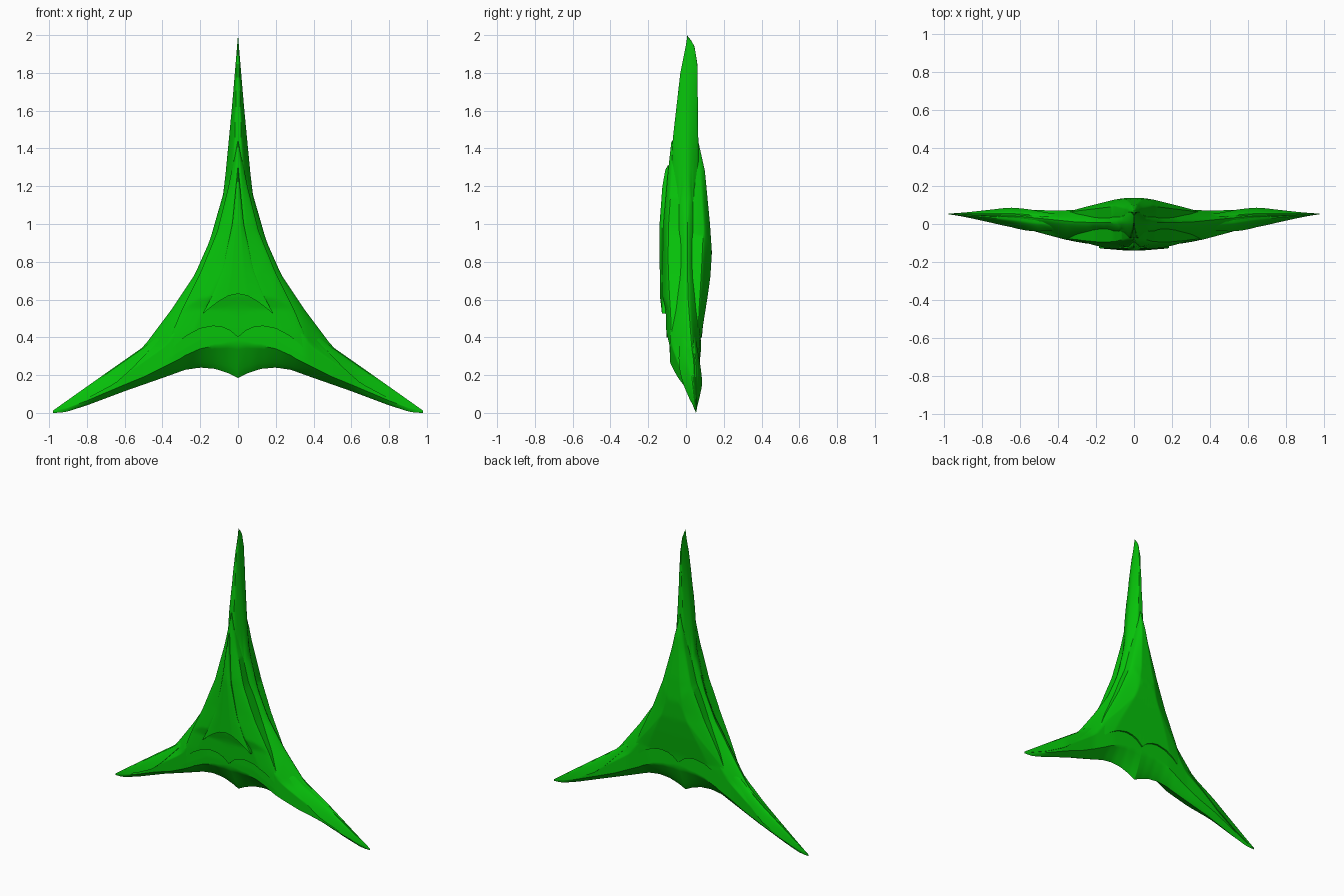
import bpy, bmesh

if "Cube" in bpy.data.objects:
    bpy.data.objects.remove(bpy.data.objects["Cube"])

mat = bpy.data.materials.new("green")
mat.diffuse_color = (0.002, 0.54, 0.003, 1)
mat.use_nodes = True
mat.node_tree.nodes["Principled BSDF"].inputs["Base Color"].default_value = mat.diffuse_color


def lerp(curve, x):
    """Piecewise linear lookup in a list of (position, value) pairs."""
    if x <= curve[0][0]:
        return curve[0][1]
    for (a, p), (b, q) in zip(curve, curve[1:]):
        if x <= b:
            return p + (q - p) * (x - a) / (b - a)
    return curve[-1][1]


MID = [(0, 0.005), (0.3, 0.01), (0.6, 0.04), (0.98, 0.053)]


def shell(name, top, bottom, front, back, floor=0.0, rim=None, cols=44, rows=64):
    """Half shell between two outline curves, with depth by z and by x, mirrored on x.
    rim gives the height of the sloping lower edge by x."""
    x0, x1 = top[0][0], top[-1][0]
    width = [(z, x) for x, z in reversed(top)]
    lip = 8 if rim else 0
    bm = bmesh.new()
    grids = []
    for (by_z, by_x), pick in ((front, max), (back, min)):
        grid = []
        for i in range(cols + 1):
            x = x0 + (x1 - x0) * (i / cols) ** 1.7
            t, b = lerp(top, x), lerp(bottom, x)
            h = min(lerp(rim, x), 0.5 * (t - b)) if rim else 0
            col = []
            for j in range(rows + 1):
                if j < lip:
                    z, low = b + h * j / lip, j / lip
                else:
                    z, low = b + h + (t - b - h) * (j - lip) / (rows - lip), 1
                w = lerp(width, z)
                # edge falloff at the outer side
                p = min(1, max(0, w - x) / max(min(0.6 * w, 0.11), 1e-4))
                p = (floor + (1 - floor) * p ** 0.65) * low ** 0.85
                m = lerp(MID, x)
                y = m + (pick(lerp(by_z, z), lerp(by_x, x)) - m) * p
                col.append(bm.verts.new((x, y, z)))
            grid.append(col)
        grids.append(grid)
    f, k = grids
    for i in range(cols):
        for j in range(rows):
            bm.faces.new((f[i][j], f[i+1][j], f[i+1][j+1], f[i][j+1]))
            bm.faces.new((k[i][j], k[i][j+1], k[i+1][j+1], k[i+1][j]))
        for j in (0, rows):
            bm.faces.new((f[i][j], k[i][j], k[i+1][j], f[i+1][j]))
    for j in range(rows):
        bm.faces.new((f[cols][j], k[cols][j], k[cols][j+1], f[cols][j+1]))
    bmesh.ops.remove_doubles(bm, verts=bm.verts, dist=0.0004)
    bmesh.ops.recalc_face_normals(bm, faces=bm.faces)
    me = bpy.data.meshes.new(name)
    bm.to_mesh(me)
    bm.free()
    ob = bpy.data.objects.new(name, me)
    bpy.context.collection.objects.link(ob)
    me.materials.append(mat)
    mir = ob.modifiers.new("Mirror", 'MIRROR')
    mir.merge_threshold = 0.0005
    bpy.ops.object.select_all(action='DESELECT')
    ob.select_set(True)
    bpy.context.view_layer.objects.active = ob
    bpy.ops.object.shade_smooth_by_angle(angle=0.6)
    return ob


# three-armed main body
shell("body",
      [(0, 2), (0.03, 1.64), (0.075, 1.17), (0.15, 0.91), (0.23, 0.73),
       (0.35, 0.55), (0.5, 0.35), (0.7, 0.21), (0.98, 0.012)],
      [(0, 0.185), (0.05, 0.21), (0.12, 0.233), (0.2, 0.24), (0.28, 0.228), (0.4, 0.185),
       (0.6, 0.115), (0.8, 0.04), (0.92, 0.002), (0.98, 0.0)],
      ([(0, 0.05), (0.2, -0.08), (0.4, -0.09), (1.0, -0.085), (1.45, -0.07), (1.8, -0.03), (2, 0.01)],
       [(0, -0.095), (0.35, -0.085), (0.5, -0.045), (0.65, 0.0), (0.98, 0.05)]),
      ([(0, 0.06), (0.15, 0.08), (0.4, 0.078), (1.85, 0.06), (1.94, 0.045), (2, 0.012)],
       [(0, 0.09), (0.4, 0.07), (0.65, 0.078), (0.98, 0.056)]),
      rim=[(0, 0.172), (0.1, 0.128), (0.2, 0.1), (0.3, 0.07), (0.5, 0.04), (0.98, 0.015)])

plate_top = [(0, 1.46), (0.05, 1.2), (0.11, 0.96), (0.2, 0.74), (0.3, 0.54), (0.35, 0.42), (0.375, 0.325)]
plate_bottom = [(0, 0.4), (0.04, 0.435), (0.08, 0.453), (0.13, 0.46), (0.2, 0.447),
                (0.27, 0.41), (0.32, 0.37), (0.375, 0.32)]
flat = ([(0, 0.01)], [(0, 0.01)])

# scalloped front plate
shell("front_plate", plate_top, plate_bottom,
      ([(0.33, -0.1), (0.45, -0.105), (0.55, -0.108), (0.63, -0.128), (1.0, -0.12), (1.28, -0.095), (1.46, -0.075)],
       [(0, -0.13), (0.2, -0.122), (0.375, -0.1)]), flat, floor=0.78, rows=40)

# narrow raised crest on the front
shell("front_crest",
      [(0, 1.31), (0.03, 1.0), (0.08, 0.76), (0.13, 0.63), (0.185, 0.53)],
      [(0, 0.63), (0.05, 0.62), (0.1, 0.592), (0.15, 0.555), (0.185, 0.525)],
      ([(0.53, -0.138), (1.0, -0.14), (1.2, -0.125), (1.31, -0.105)], [(0, -0.14)]),
      flat, floor=0.92, cols=24, rows=30)

# rounded back plate
shell("back_plate", plate_top, plate_bottom, flat,
      ([(0.33, 0.08), (0.45, 0.088), (0.6, 0.112), (0.72, 0.129), (0.85, 0.137), (1.0, 0.127), (1.28, 0.1), (1.46, 0.06)],
       [(0, 0.14), (0.08, 0.133), (0.2, 0.112), (0.375, 0.08)]), floor=0.7, rows=40)

# ridged blades along the two lower arms
shell("arm_blades",
      [(0.36, 0.47), (0.5, 0.345), (0.7, 0.205), (0.975, 0.012)],
      [(0.36, 0.45), (0.45, 0.35), (0.56, 0.235), (0.65, 0.155), (0.8, 0.075), (0.975, 0.005)],
      ([(0, -0.2)], [(0.36, -0.075), (0.5, -0.055), (0.65, -0.015), (0.975, 0.048)]),
      ([(0, 0.2)], [(0.36, 0.07), (0.5, 0.077), (0.65, 0.086), (0.975, 0.058)]),
      floor=0.3, cols=30, rows=16)
